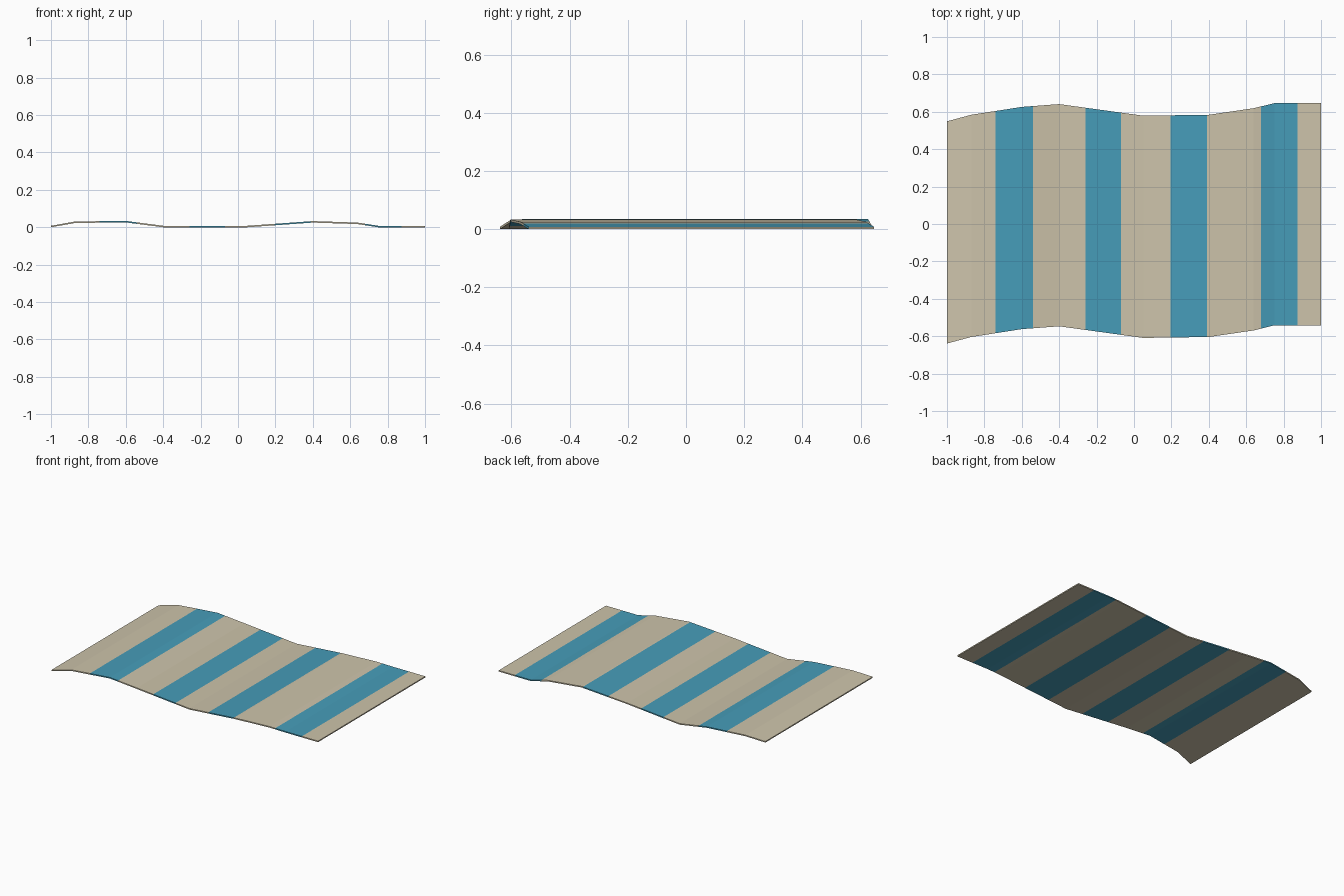
import bpy, bmesh

if "Cube" in bpy.data.objects:
    bpy.data.objects.remove(bpy.data.objects["Cube"])

# Fold lines along the towel: x, sideways shift in y, underside height
FOLDS = [(-1.0, -0.045, 0.0), (-0.87, -0.010, 0.023), (-0.60, 0.032, 0.026),
         (-0.40, 0.047, 0.0), (0.05, -0.015, 0.0), (0.40, -0.010, 0.025),
         (0.64, 0.025, 0.017), (0.75, 0.052, 0.0), (1.0, 0.052, 0.0)]
STRIPES = [(-0.74, -0.54), (-0.26, -0.07), (0.195, 0.39), (0.68, 0.875)]
HALF_WIDTH = 0.594
THICKNESS = 0.008


def material(name, colour):
    m = bpy.data.materials.new(name)
    m.diffuse_color = (*colour, 1.0)
    m.use_nodes = True
    m.node_tree.nodes["Principled BSDF"].inputs["Base Color"].default_value = m.diffuse_color
    return m


def in_stripe(x):
    return any(a < x < b for a, b in STRIPES)


# Towel: a thin slab swept along the fold lines
bm = bmesh.new()
rings = []
for x, shift, z in FOLDS:
    rings.append([bm.verts.new((x, shift + side * HALF_WIDTH, z + up))
                  for side, up in ((-1, 0), (1, 0), (1, THICKNESS), (-1, THICKNESS))])
for a, b in zip(rings, rings[1:]):
    for i in range(4):
        j = (i + 1) % 4
        bm.faces.new((a[i], a[j], b[j], b[i]))
bm.faces.new(rings[0])
bm.faces.new(rings[-1])

# Stripes: cut crosswise and colour by position
for edge in (x for pair in STRIPES for x in pair):
    bmesh.ops.bisect_plane(bm, geom=bm.verts[:] + bm.edges[:] + bm.faces[:],
                           plane_co=(edge, 0, 0), plane_no=(1, 0, 0))
bmesh.ops.recalc_face_normals(bm, faces=bm.faces[:])
for f in bm.faces:
    f.material_index = int(in_stripe(f.calc_center_median().x))

mesh = bpy.data.meshes.new("beach_towel")
bm.to_mesh(mesh)
bm.free()
mesh.materials.append(material("sand beige", (0.61, 0.55, 0.405)))
mesh.materials.append(material("sea blue", (0.062, 0.335, 0.485)))
towel = bpy.data.objects.new("beach_towel", mesh)
bpy.context.collection.objects.link(towel)
